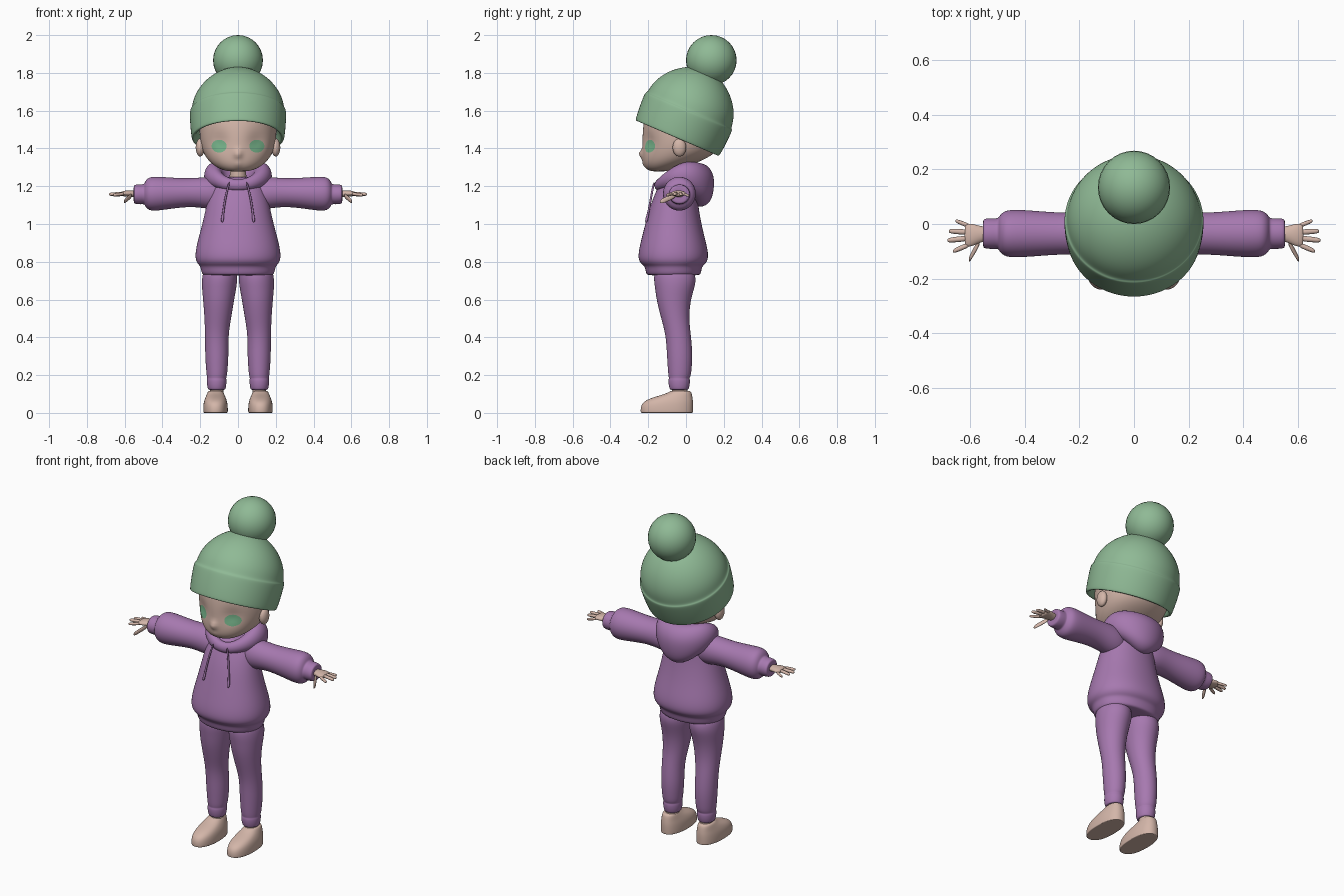
import bpy, bmesh, math
from mathutils import Vector
from mathutils.bvhtree import BVHTree

if "Cube" in bpy.data.objects:
    bpy.data.objects.remove(bpy.data.objects["Cube"])


def material(name, rgb):
    m = bpy.data.materials.new(name)
    m.diffuse_color = [(c / 255) ** 2.2 for c in rgb] + [1]
    m.use_nodes = True
    m.node_tree.nodes["Principled BSDF"].inputs["Base Color"].default_value = m.diffuse_color
    return m


PURPLE = material("purple_fleece", (165, 120, 174))
GREEN = material("green_knit", (142, 184, 148))
SKIN = material("skin", (210, 180, 167))
EYE = material("eye_green", (122, 184, 142))


def finish(name, bm, mat, mirror=False, levels=2):
    bmesh.ops.recalc_face_normals(bm, faces=bm.faces)
    for f in bm.faces:
        f.smooth = True
    me = bpy.data.meshes.new(name)
    bm.to_mesh(me)
    bm.free()
    me.materials.append(mat)
    ob = bpy.data.objects.new(name, me)
    bpy.context.collection.objects.link(ob)
    if mirror:
        ob.modifiers.new("mirror", 'MIRROR').use_mirror_merge = False
    if levels:
        s = ob.modifiers.new("smooth", 'SUBSURF')
        s.levels = s.render_levels = levels
    return ob


def skin_rings(loops, closed=False):
    """Bridge loops of points into a tube, capped unless closed."""
    bm = bmesh.new()
    vs = [[bm.verts.new(p) for p in loop] for loop in loops]
    n = len(vs[0])
    for i in range(len(vs) if closed else len(vs) - 1):
        a, b = vs[i], vs[(i + 1) % len(vs)]
        for j in range(n):
            k = (j + 1) % n
            bm.faces.new((a[j], a[k], b[k], b[j]))
    if not closed:
        bm.faces.new(vs[0])
        bm.faces.new(vs[-1])
    return bm


def loft(name, rings, mat, axis='z', n=16, mirror=False, tilt=0.0, power=2.0, levels=2):
    """Rings are (x, y, z, radius_a, radius_b) across the axis."""
    loops = []
    for x, y, z, ra, rb in rings:
        loop = []
        for j in range(n):
            t = 2 * math.pi * j / n
            c, s = math.cos(t), math.sin(t)
            c = math.copysign(abs(c) ** (2 / power), c)
            s = math.copysign(abs(s) ** (2 / power), s)
            if axis == 'z':
                loop.append((x + ra * c, y + rb * s * math.cos(tilt), z - rb * s * math.sin(tilt)))
            else:
                loop.append((x, y + ra * c, z + rb * s))
        loops.append(loop)
    return finish(name, skin_rings(loops), mat, mirror, levels)


def span(z, y0, y1, rx, cx=0.0):
    return (cx, (y0 + y1) / 2, z, rx, (y1 - y0) / 2)


# Head: smooth loft, then sculpted eye sockets, nose and lips
head = loft("head", [(0, -.145, 1.278, .04, .03), (0, -.135, 1.285, .085, .07),
                     (0, -.095, 1.315, .138, .132), (0, -.045, 1.36, .178, .186),
                     (0, -.02, 1.42, .2, .212), (0, -.015, 1.5, .207, .216),
                     (0, -.01, 1.6, .2, .205), (0, 0, 1.69, .15, .15),
                     (0, .02, 1.74, .07, .07)], SKIN, n=32)
baked = bpy.data.meshes.new_from_object(head.evaluated_get(bpy.context.evaluated_depsgraph_get()))
head.modifiers.clear()
head.data = baked
for v in baked.vertices:
    if v.co.y < -.08:
        def bump(x, z, w):
            return math.exp(-((abs(v.co.x) - x) ** 2 + (v.co.z - z) ** 2) / w ** 2)
        v.co.y += .016 * bump(.1, 1.435, .05) - .02 * bump(0, 1.37, .022) - .006 * bump(0, 1.318, .02)
tree = BVHTree.FromPolygons([v.co for v in baked.vertices], [p.vertices[:] for p in baked.polygons])

# Eyes: thin discs laid on the face
bm = bmesh.new()
for side in (-1, 1):
    loops = []
    for r in (.05, .35, .7, 1):
        loop = []
        for j in range(24):
            t = 2 * math.pi * j / 24
            x, z = side * .1 + .04 * r * math.cos(t), 1.412 + .034 * r * math.sin(t)
            hit = tree.ray_cast(Vector((x, -1, z)), Vector((0, 1, 0)))[0]
            loop.append(bm.verts.new((x, hit.y - .003, z)))
        loops.append(loop)
    bm.faces.new(loops[0])
    for a, b in zip(loops, loops[1:]):
        for j in range(24):
            k = (j + 1) % 24
            bm.faces.new((a[j], a[k], b[k], b[j]))
finish("eyes", bm, EYE, levels=0)


def ball(name, center, size, mat, mirror=False, seg=32):
    bm = bmesh.new()
    bmesh.ops.create_uvsphere(bm, u_segments=seg, v_segments=seg // 2, radius=1)
    for v in bm.verts:
        v.co = Vector([c + s * p for c, s, p in zip(center, size, v.co)])
    return finish(name, bm, mat, mirror, 0)


ball("ears", (.2, -.035, 1.405), (.024, .036, .048), SKIN, True, 20)
loft("neck", [(0, -.03, 1.16, .05, .05), (0, -.03, 1.22, .045, .045), (0, -.04, 1.34, .045, .05)], SKIN)

# Tilted knitted hat: inner lining, folded band, dome
TILT = .405
profile = [(.09, .19), (.03, .215), (.002, .225), (0, .24), (.01, .244), (.08, .251),
           (.148, .253), (.158, .25), (.162, .243), (.2, .239), (.25, .222), (.31, .182),
           (.36, .122), (.388, .06), (.393, .02)]
loft("hat", [(0, -.047 + s * math.sin(TILT), 1.453 + s * math.cos(TILT), r * 1.015, r)
             for s, r in profile], GREEN, n=32, tilt=TILT)
ball("pompom", (0, .134, 1.867), (.132, .134, .133), GREEN)

# Hoodie body with hem band
loft("hoodie_body", [span(.728, -.19, .06, .17), span(.73, -.213, .08, .193),
                     span(.775, -.218, .085, .2), span(.785, -.235, .1, .212),
                     span(.81, -.255, .12, .228), span(.86, -.252, .118, .227),
                     span(.93, -.235, .1, .21), span(1.0, -.217, .083, .19),
                     span(1.1, -.19, .065, .168), span(1.18, -.157, .06, .15),
                     span(1.235, -.128, .05, .115), span(1.25, -.1, .04, .08)],
     PURPLE, n=24, power=2.15)

# Hood: collar ring, growing into a drooping pouch behind
loops = []
for i in range(32):
    a = 2 * math.pi * i / 32
    w = (1 - math.cos(a)) / 2
    cx, cy = .128 * math.sin(a), -.033 - .108 * math.cos(a)
    cz = 1.205 + .018 * w + .04 * math.sin(a) ** 2
    ra, rb = .028 + .05 * w, .032 + .07 * w
    out = Vector((math.sin(a), -math.cos(a), 0))
    loop = []
    for j in range(12):
        t = 2 * math.pi * j / 12
        p = Vector((cx, cy, cz)) + out * ra * math.cos(t)
        p.z += rb * math.sin(t) - (.035 * w ** 6 if math.sin(t) < -.4 else 0)
        loop.append(p)
    loops.append(loop)
finish("hood", skin_rings(loops, True), PURPLE)

# Drawstrings
loft("drawstrings", [(.045, -.168, 1.225, .006, .006), (.06, -.18, 1.17, .006, .006),
                     (.072, -.19, 1.11, .006, .006), (.08, -.203, 1.045, .006, .006),
                     (.081, -.205, 1.04, .008, .008), (.084, -.212, 1.005, .008, .008)],
     PURPLE, n=8, mirror=True, levels=1)

# Sleeves with cuffs
loft("sleeves", [(x, -.035, z, ry, rz) for x, z, ry, rz in (
    (.06, 1.155, .06, .07), (.13, 1.162, .08, .088), (.2, 1.167, .078, .08),
    (.27, 1.166, .077, .076), (.36, 1.163, .084, .084), (.44, 1.16, .09, .093),
    (.475, 1.16, .084, .088), (.492, 1.16, .066, .066), (.496, 1.158, .056, .053),
    (.515, 1.157, .057, .054), (.545, 1.157, .056, .052), (.552, 1.157, .05, .046),
    (.552, 1.157, .034, .03))], PURPLE, 'x', 20, True)

# Hands: palm, four fingers and a thumb
loft("palms", [(.53, -.037, 1.158, .026, .018), (.56, -.037, 1.16, .03, .018),
               (.59, -.04, 1.162, .043, .017), (.612, -.042, 1.16, .044, .014),
               (.62, -.042, 1.16, .036, .009)], SKIN, 'x', 12, True)
for name, base, tip, r in (("little_finger", (.6, -.008, 1.158), (.653, .012, 1.15), .009),
                           ("ring_finger", (.605, -.03, 1.162), (.677, -.026, 1.155), .0105),
                           ("middle_finger", (.605, -.052, 1.162), (.683, -.06, 1.157), .011),
                           ("index_finger", (.6, -.074, 1.16), (.662, -.1, 1.153), .0105),
                           ("thumb", (.562, -.06, 1.152), (.604, -.132, 1.118), .016)):
    a, b = Vector(base), Vector(tip)
    loft(name, [(*a.lerp(b, t), r * k, r * min(k, .9)) for t, k in
                ((0, 1), (.4, 1.05), (.8, .95), (.95, .75), (1, .35))], SKIN, 'x', 8, True, levels=1)

# Trouser legs with ankle cuffs
loft("trouser_legs", [(.095, -.065, .78, .085, .1), (.097, -.058, .71, .096, .115),
                      (.1, -.06, .66, .092, .105), (.103, -.066, .59, .082, .09),
                      (.107, -.058, .5, .071, .074), (.113, -.04, .41, .062, .067),
                      (.112, -.033, .31, .063, .069), (.112, -.033, .235, .058, .064),
                      (.112, -.034, .195, .054, .06), (.113, -.036, .183, .05, .054),
                      (.113, -.036, .176, .053, .058), (.113, -.036, .15, .052, .057),
                      (.113, -.036, .13, .048, .052), (.113, -.036, .122, .044, .048),
                      (.113, -.036, .122, .03, .03)], PURPLE, n=20, mirror=True)

# Ankles and shoes
loft("ankles", [(.113, -.033, .06, .036, .042), (.113, -.033, .16, .036, .042)], SKIN,
     mirror=True, levels=0)
loft("shoes", [span(z, y0, y1, rx, .119) for z, y0, y1, rx in (
    (0, -.225, .025, .05), (0, -.24, .037, .064), (.004, -.242, .038, .066),
    (.03, -.242, .039, .066), (.058, -.23, .039, .063), (.08, -.185, .036, .055),
    (.1, -.11, .032, .046), (.115, -.085, .026, .04), (.117, -.07, .015, .03))],
    SKIN, n=20, mirror=True, power=2.3)
